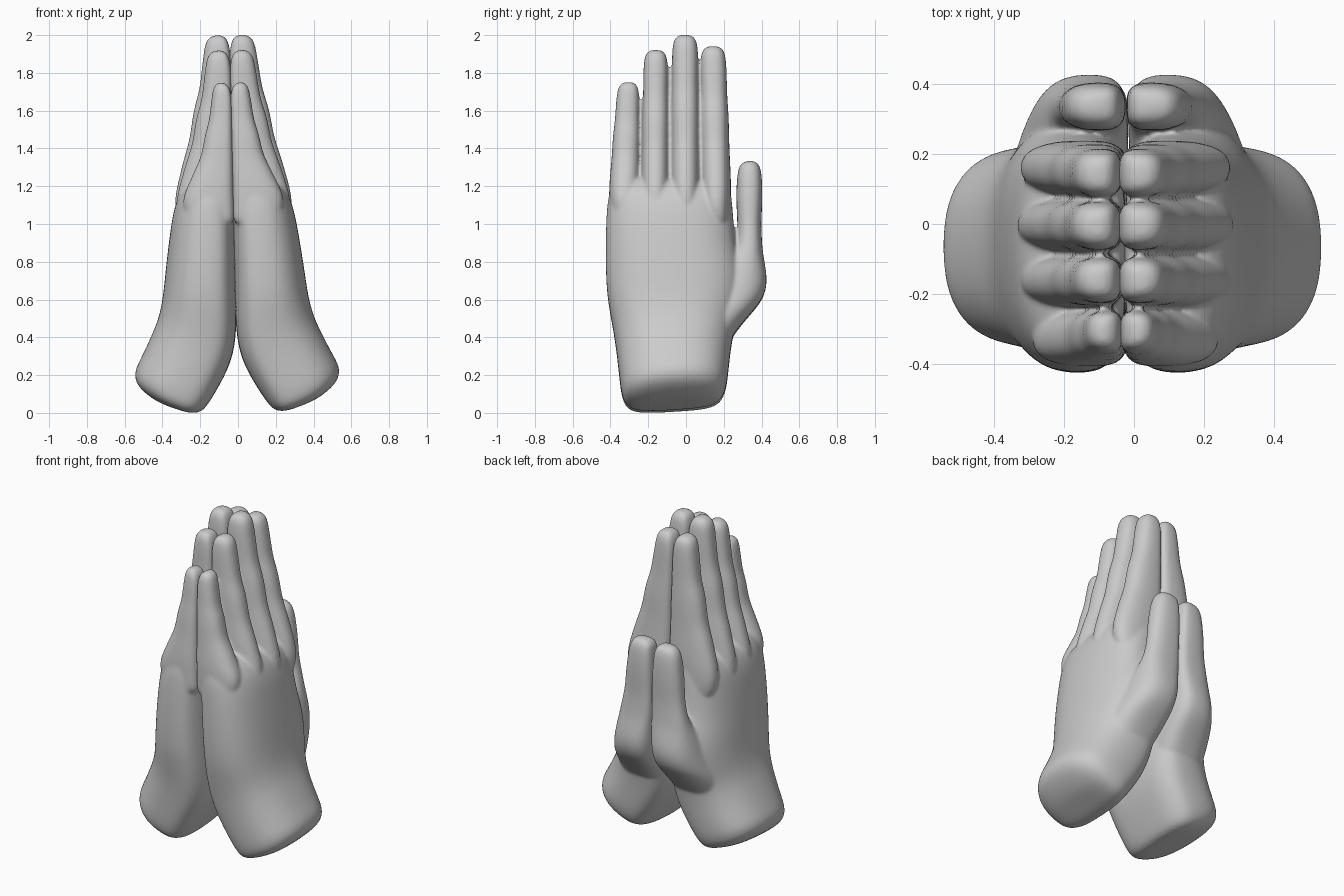
import bpy, bmesh, math
from mathutils import Vector

N = 24


def ring(bm, side, xi, zi, xo, zo, y0, y1, tilt=0.0):
    """Cross-section: flat on the palm side, rounder on the back of the hand."""
    a, o = Vector((xi, 0, zi)), Vector((xo, 0, zo))
    yc, hw = (y0 + y1) / 2, (y1 - y0) / 2
    verts = []
    for i in range(N):
        t = 2 * math.pi * i / N
        c, s = math.cos(t), math.sin(t)
        e = 2 / 2.4 if c > 0 else 2 / 3.2
        u = abs(c) ** e
        f = 0.42 + 0.58 * u if c > 0 else 0.42 - 0.42 * u
        y = yc + hw * math.copysign(abs(s) ** e, s)
        p = a.lerp(o, f)
        verts.append(bm.verts.new((side * p.x, y, p.z + tilt * y)))
    return verts


def loft(bm, side, sections):
    rings = [ring(bm, side, *s) for s in sections]
    for r, q in zip(rings, rings[1:]):
        for i in range(N):
            j = (i + 1) % N
            bm.faces.new((r[i], r[j], q[j], q[i]))
    # small centre fans close both ends
    for r in (rings[0], rings[-1]):
        mid = bm.verts.new(sum((v.co for v in r), Vector()) / N)
        for i in range(N):
            bm.faces.new((r[i], r[(i + 1) % N], mid))


# wrist and palm: inner x, z, outer x, z, y range, tilt
PALM = [
    (0.26, 0.015, 0.43, 0.075, -0.26, 0.13, 0.06),
    (0.195, 0.01, 0.535, 0.155, -0.325, 0.19, 0.06),
    (0.155, 0.055, 0.55, 0.23, -0.345, 0.215, 0.05),
    (0.105, 0.13, 0.51, 0.30, -0.355, 0.225, 0.03),
    (0.025, 0.27, 0.45, 0.42, -0.37, 0.237),
    (-0.003, 0.42, 0.41, 0.51, -0.39, 0.26),
    (-0.004, 0.60, 0.385, 0.62, -0.42, 0.30),
    (-0.004, 0.75, 0.37, 0.75, -0.427, 0.30),
    (-0.004, 0.88, 0.352, 0.88, -0.428, 0.265),
    (-0.004, 1.06, 0.325, 1.06, -0.424, 0.25),
    (-0.003, 1.15, 0.295, 1.15, -0.412, 0.243),
    (0.0, 1.21, 0.25, 1.21, -0.395, 0.23),
    (0.02, 1.25, 0.18, 1.25, -0.36, 0.19),
]
# thumb: z, inner x, outer x, y range
THUMB = [
    (0.34, 0.06, 0.36, -0.10, 0.21), (0.44, 0.02, 0.35, -0.08, 0.27),
    (0.53, 0.008, 0.33, -0.04, 0.35), (0.60, 0.003, 0.305, 0.00, 0.408),
    (0.68, 0.0, 0.28, 0.06, 0.432), (0.76, 0.0, 0.258, 0.14, 0.424),
    (0.83, 0.0, 0.235, 0.22, 0.41), (0.89, 0.0, 0.218, 0.268, 0.403),
    (1.00, 0.0, 0.195, 0.273, 0.398), (1.10, 0.0, 0.19, 0.266, 0.404),
    (1.20, 0.004, 0.178, 0.266, 0.405), (1.28, 0.01, 0.165, 0.274, 0.399),
    (1.315, 0.02, 0.145, 0.286, 0.387), (1.332, 0.05, 0.12, 0.315, 0.365),
]
# fingers: base y, tip y, tip z, base/tip half width, base/tip thickness
FINGERS = [
    (-0.327, -0.305, 1.75, 0.083, 0.056, 0.86, 0.72),
    (-0.163, -0.160, 1.92, 0.078, 0.063, 0.97, 0.94),
    (-0.003, -0.005, 2.0, 0.080, 0.068, 1.0, 1.0),
    (0.160, 0.143, 1.94, 0.081, 0.067, 0.97, 0.95),
]
# finger outline: fraction of length, back-of-finger x, width factor
OUTLINE = [
    (-0.26, 0.26, 0.8), (-0.13, 0.312, 0.92), (0.0, 0.312, 0.98), (0.12, 0.285, 1.0),
    (0.24, 0.258, 0.98), (0.35, 0.226, 0.97), (0.46, 0.212, 1.0), (0.56, 0.196, 1.0),
    (0.66, 0.167, 0.96), (0.77, 0.155, 0.98), (0.87, 0.143, 1.0), (0.94, 0.134, 0.95),
    (0.98, 0.118, 0.8), (1.0, 0.09, 0.45),
]


def build_hand(name, side):
    bm = bmesh.new()
    loft(bm, side, PALM)
    loft(bm, side, [(xi, z, xo, z, a, b) for z, xi, xo, a, b in THUMB])
    for yb, yt, zt, wb, wt, kb, kt in FINGERS:
        secs = []
        for t, xo, w in OUTLINE:
            z = 1.15 + (zt - 1.15) * t
            y = yb + (yt - yb) * t
            h = (wb + (wt - wb) * max(t, 0) ** 1.3) * w
            k = kb + (kt - kb) * min(max(t, 0) / 0.4, 1)
            xi = -0.004 if t < 0.93 else (0.004 if t < 0.97 else 0.016 if t < 1 else 0.04)
            secs.append((xi, z, xo * k, z, y - h, y + h))
        loft(bm, side, secs)
    bmesh.ops.recalc_face_normals(bm, faces=bm.faces)
    me = bpy.data.meshes.new(name)
    bm.to_mesh(me)
    bm.free()
    ob = bpy.data.objects.new(name, me)
    bpy.context.collection.objects.link(ob)
    # round the lofts, fuse them into one skin, soften the joins
    sub = ob.modifiers.new("round", 'SUBSURF')
    sub.levels = sub.render_levels = 2
    rem = ob.modifiers.new("fuse", 'REMESH')
    rem.mode = 'VOXEL'
    rem.voxel_size = 0.009
    rem.use_smooth_shade = True
    smo = ob.modifiers.new("soften", 'SMOOTH')
    smo.factor, smo.iterations = 0.5, 10
    # the pair leans slightly to the left
    ob.rotation_euler.y = -0.022
    return ob


build_hand("right_hand", 1)
build_hand("left_hand", -1)
